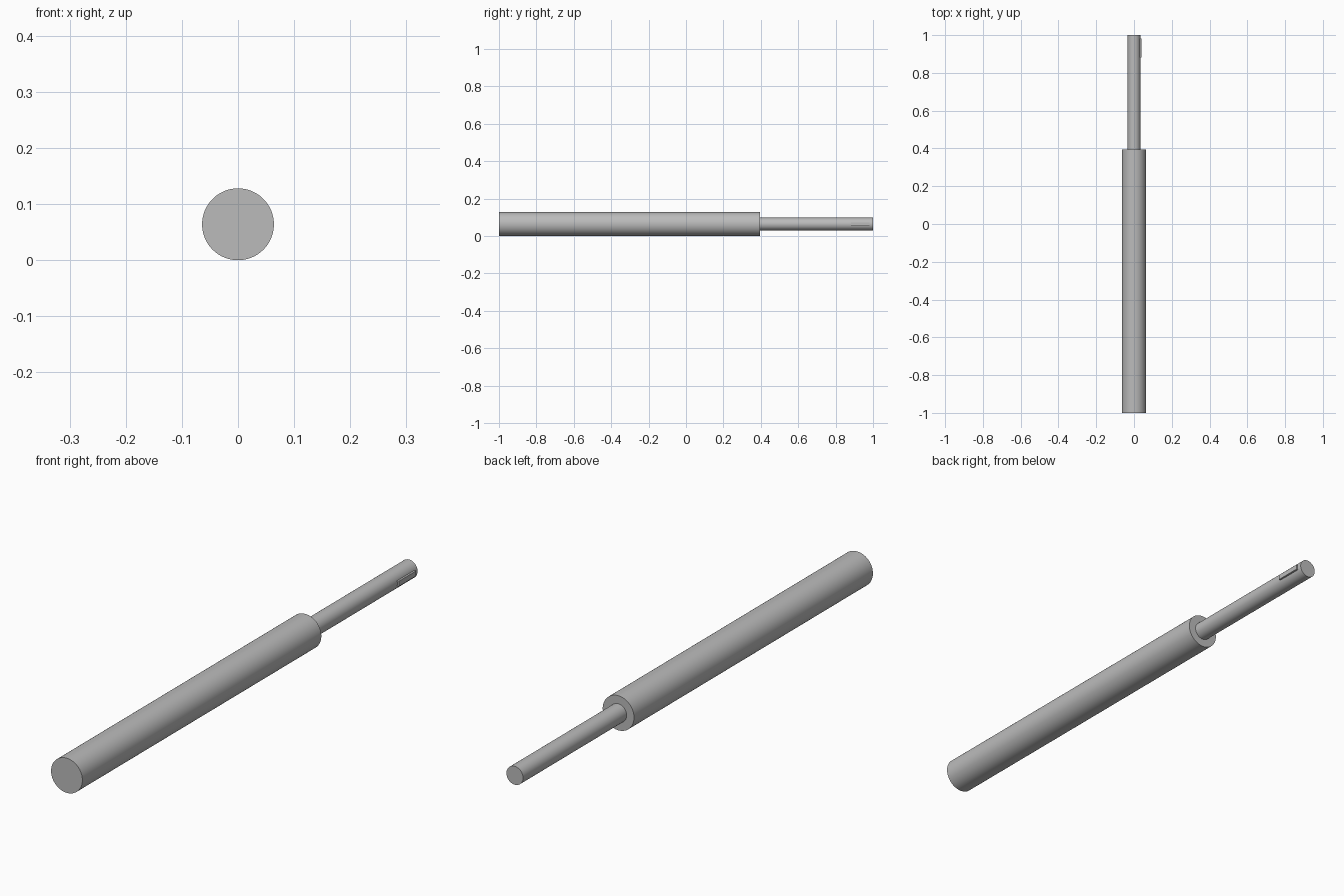
import bpy
import math

cube = bpy.data.objects.get("Cube")
if cube:
    bpy.data.objects.remove(cube, do_unlink=True)

AXIS_Z = 0.064

steel = bpy.data.materials.new("grey_steel")
steel.use_nodes = True
colour = (0.5, 0.5, 0.5, 1)
steel.diffuse_color = colour
steel.node_tree.nodes["Principled BSDF"].inputs["Base Color"].default_value = colour


def rod(name, radius, y_start, y_end):
    """Smooth round bar lying along y."""
    bpy.ops.mesh.primitive_cylinder_add(
        vertices=96, radius=radius, depth=y_end - y_start,
        location=(0, (y_start + y_end) / 2, AXIS_Z),
        rotation=(math.pi / 2, 0, 0))
    obj = bpy.context.object
    obj.name = name
    obj.data.materials.append(steel)
    bpy.ops.object.shade_smooth_by_angle(angle=math.radians(30))
    return obj


# Thick body and slimmer drive shaft
rod("body", AXIS_Z, -1, 0.395)
rod("shaft", 0.034, 0.395, 1)

# Flat key set into the side of the shaft
bpy.ops.mesh.primitive_cube_add(size=1, location=(0.03, 0.932, AXIS_Z))
key = bpy.context.object
key.name = "shaft_key"
key.scale = (0.02, 0.1, 0.019)
bpy.ops.object.transform_apply(location=False, rotation=False, scale=True)
key.data.materials.append(steel)
